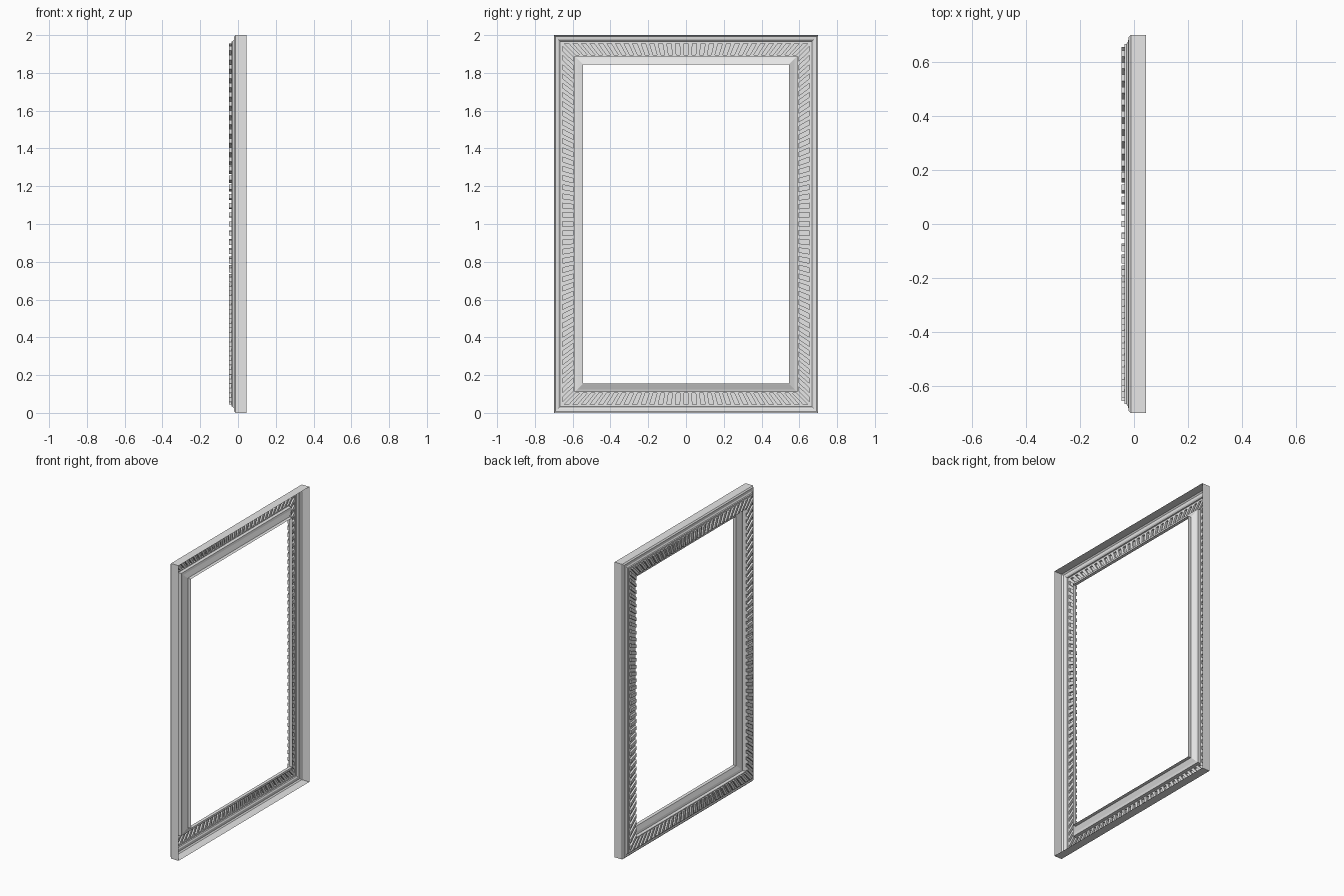
import bpy
import bmesh
from mathutils import Vector

if "Cube" in bpy.data.objects:
    bpy.data.objects.remove(bpy.data.objects["Cube"])

HALF_W, HEIGHT = 0.70, 2.0
BAND_OUT, BAND_IN = 0.040, 0.110      # ribbed band, inset from the outer edge
BAND_X, RIB_X = -0.035, -0.047        # band surface and rib crest depth

grey = bpy.data.materials.new("warm_free_grey")
grey.name = "plain_grey"
grey.diffuse_color = (0.8, 0.8, 0.8, 1)
grey.use_nodes = True
grey.node_tree.nodes["Principled BSDF"].inputs["Base Color"].default_value = grey.diffuse_color


def corners(inset, x):
    """Rectangle corners at a given inset and depth."""
    w, lo, hi = HALF_W - inset, inset, HEIGHT - inset
    return [Vector((x, -w, lo)), Vector((x, w, lo)),
            Vector((x, w, hi)), Vector((x, -w, hi))]


def finish(bm, name):
    """Weld, orient towards the decorated face (-x) and link."""
    bmesh.ops.remove_doubles(bm, verts=bm.verts, dist=1e-5)
    bmesh.ops.recalc_face_normals(bm, faces=bm.faces)
    bm.normal_update()
    if sum(f.normal.x * f.calc_area() for f in bm.faces) > 0:
        bmesh.ops.reverse_faces(bm, faces=bm.faces)
    mesh = bpy.data.meshes.new(name)
    bm.to_mesh(mesh)
    bm.free()
    mesh.materials.append(grey)
    bpy.context.collection.objects.link(bpy.data.objects.new(name, mesh))


def moulding(name, profile):
    """Mitred rectangular sweep of an open (inset, depth) profile."""
    bm = bmesh.new()
    rings = [[bm.verts.new(c) for c in corners(d, x)] for d, x in profile]
    for a, b in zip(rings, rings[1:]):
        for i in range(4):
            j = (i + 1) % 4
            bm.faces.new((a[i], a[j], b[j], b[i]))
    finish(bm, name)


# Outer wall, chamfered edge and raised step, open at the back
moulding("outer_moulding", [(0, 0.045), (0, -0.012), (0.008, -0.02),
                            (0.024, -0.022), (0.032, -0.028),
                            (0.034, BAND_X), (BAND_OUT, BAND_X)])

# Step back from the band, sloping lip and opening edge
moulding("inner_lip", [(BAND_IN, BAND_X), (BAND_IN, -0.012),
                       (0.125, -0.008), (0.150, 0.003),
                       (0.155, 0.005), (0.155, 0.028)])

# Band of hollow ribs, fanning towards the mitred corners
bm = bmesh.new()
outer, inner = corners(BAND_OUT, BAND_X), corners(BAND_IN, BAND_X)
lift = Vector((RIB_X - BAND_X, 0, 0))


def face(*points):
    bm.faces.new([bm.verts.new(p) for p in points])


for side, count in enumerate((29, 39, 29, 39)):
    nxt = (side + 1) % 4

    def at(u, v):
        return (outer[side].lerp(outer[nxt], u)
                .lerp(inner[side].lerp(inner[nxt], u), v))

    for k in range(count):
        def cell(a, b):
            lo, hi = (k + 0.5 - a) / count, (k + 0.5 + a) / count
            return [at(lo, b), at(hi, b), at(hi, 1 - b), at(lo, 1 - b)]

        edge, foot = cell(0.5, 0.0), cell(0.25, 0.07)
        crest = [p + lift for p in foot]
        for i in range(4):
            j = (i + 1) % 4
            face(edge[i], edge[j], foot[j], foot[i])
            face(foot[i], foot[j], crest[j], crest[i])
        face(*crest)
finish(bm, "ribbed_band")
